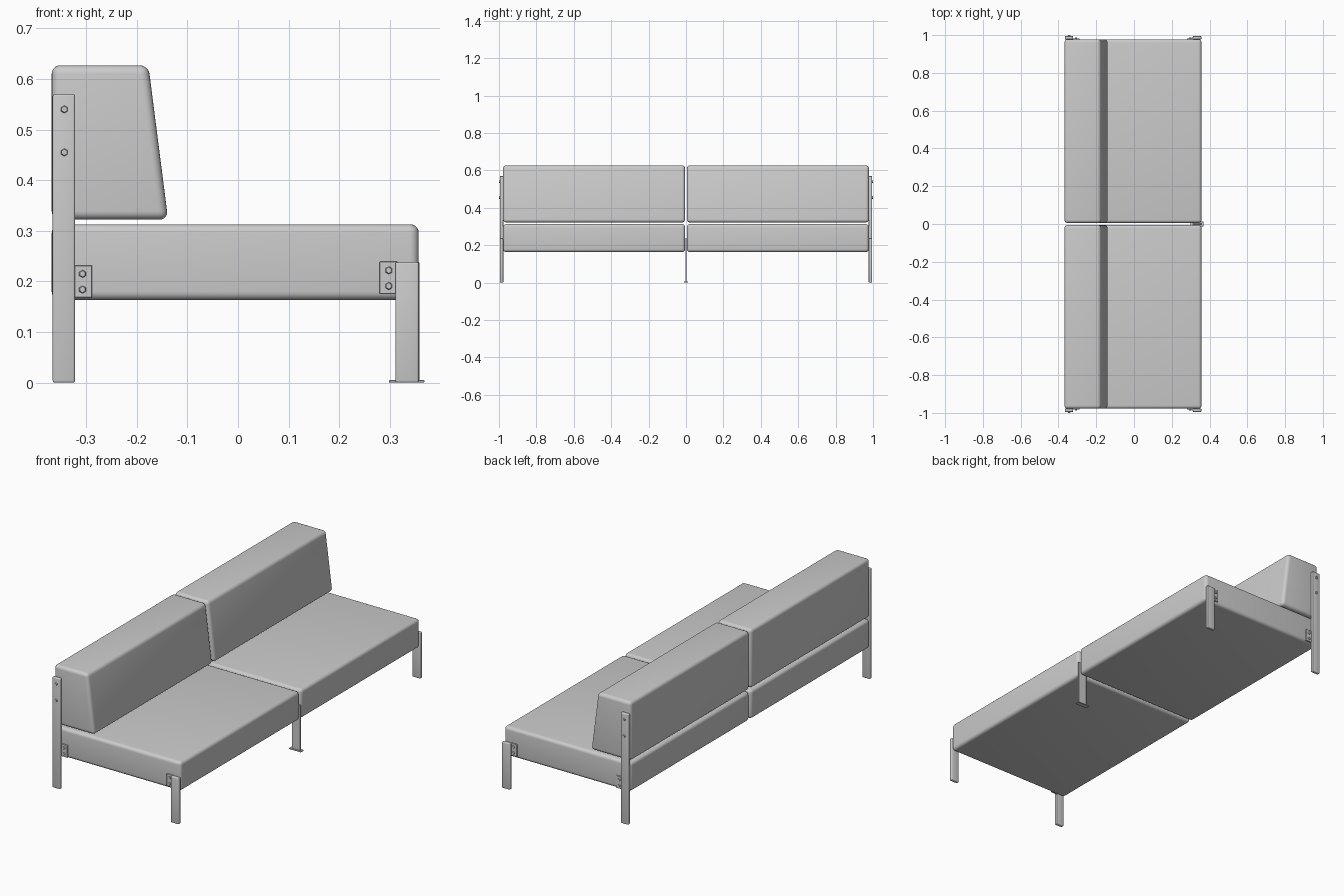
import bpy, bmesh, math
from mathutils import Matrix, Vector

cube = bpy.data.objects.get("Cube")
if cube:
    bpy.data.objects.remove(cube, do_unlink=True)

# One plain colour for the whole piece
grey = bpy.data.materials.new("light_grey")
grey.use_nodes = True
colour = (0.6, 0.6, 0.6, 1)
grey.diffuse_color = colour
grey.node_tree.nodes["Principled BSDF"].inputs["Base Color"].default_value = colour


def finish(name, bm, bevel=0, segments=3):
    """Turn a bmesh into a named object with rounded edges."""
    bmesh.ops.recalc_face_normals(bm, faces=bm.faces)
    if bevel:
        bmesh.ops.bevel(bm, geom=bm.edges[:], offset=bevel, segments=segments,
                        profile=0.5, affect='EDGES', clamp_overlap=True)
    mesh = bpy.data.meshes.new(name)
    bm.to_mesh(mesh)
    bm.free()
    mesh.materials.append(grey)
    obj = bpy.data.objects.new(name, mesh)
    bpy.context.collection.objects.link(obj)
    bpy.ops.object.select_all(action='DESELECT')
    obj.select_set(True)
    bpy.context.view_layer.objects.active = obj
    bpy.ops.object.shade_smooth_by_angle(angle=math.radians(35))
    return obj


def extrude_profile(name, profile, y0, y1, bevel=0, segments=3):
    """Extrude a side profile of (x, z) points along y."""
    bm = bmesh.new()
    face = bm.faces.new([bm.verts.new((x, y0, z)) for x, z in profile])
    new = bmesh.ops.extrude_face_region(bm, geom=[face])["geom"]
    verts = [v for v in new if isinstance(v, bmesh.types.BMVert)]
    bmesh.ops.translate(bm, verts=verts, vec=(0, y1 - y0, 0))
    return finish(name, bm, bevel, segments)


def block(name, x, y, z, bevel=0, segments=3):
    profile = [(x[0], z[0]), (x[1], z[0]), (x[1], z[1]), (x[0], z[1])]
    return extrude_profile(name, profile, *sorted(y), bevel, segments)


def bolt(name, x, y, z, side):
    """Hexagonal bolt head facing outwards along y."""
    bm = bmesh.new()
    place = Matrix.Translation(Vector((x, y, z))) @ Matrix.Rotation(side * -math.pi / 2, 4, 'X')
    bmesh.ops.create_cone(bm, cap_ends=True, segments=6, radius1=0.008,
                          radius2=0.006, depth=0.006, matrix=place)
    return finish(name, bm)


BACK_PROFILE = [(-0.368, 0.322), (-0.138, 0.322), (-0.177, 0.627), (-0.368, 0.627)]

for side, label in ((1, "far"), (-1, "near")):
    # Cushions
    inner, outer = sorted((side * 0.005, side * 0.978))
    block(f"{label}_seat", (-0.368, 0.357), (inner, outer), (0.163, 0.313), 0.017, 5)
    extrude_profile(f"{label}_backrest", BACK_PROFILE, inner, outer, 0.017, 5)

    # End legs, the rear one rising to hold the backrest
    depth = (side * 0.977, side * 0.995)
    block(f"{label}_rear_post", (-0.366, -0.322), depth, (0, 0.57), 0.004)
    block(f"{label}_front_leg", (0.311, 0.357), depth, (0, 0.238), 0.004)
    for i, z in enumerate((0.455, 0.54)):
        bolt(f"{label}_post_bolt_{i}", -0.343, side * 0.997, z, side)

    # Brackets bolting the legs to the seat
    for end, x0, x1, xb, z0 in (("rear", -0.326, -0.288, -0.307, 0.168),
                                ("front", 0.28, 0.315, 0.298, 0.175)):
        block(f"{label}_{end}_bracket", (x0, x1), (side * 0.974, side * 0.983),
              (z0, z0 + 0.064), 0.001, 1)
        for i, dz in enumerate((0.016, 0.047)):
            bolt(f"{label}_{end}_bracket_bolt_{i}", xb, side * 0.985, z0 + dz, side)

# Flat centre leg between the two seats, with its foot plate
block("centre_leg", (0.311, 0.359), (-0.004, 0.004), (0, 0.238), 0.001, 1)
block("centre_foot", (0.298, 0.368), (-0.012, 0.012), (0, 0.005), 0.001, 1)
